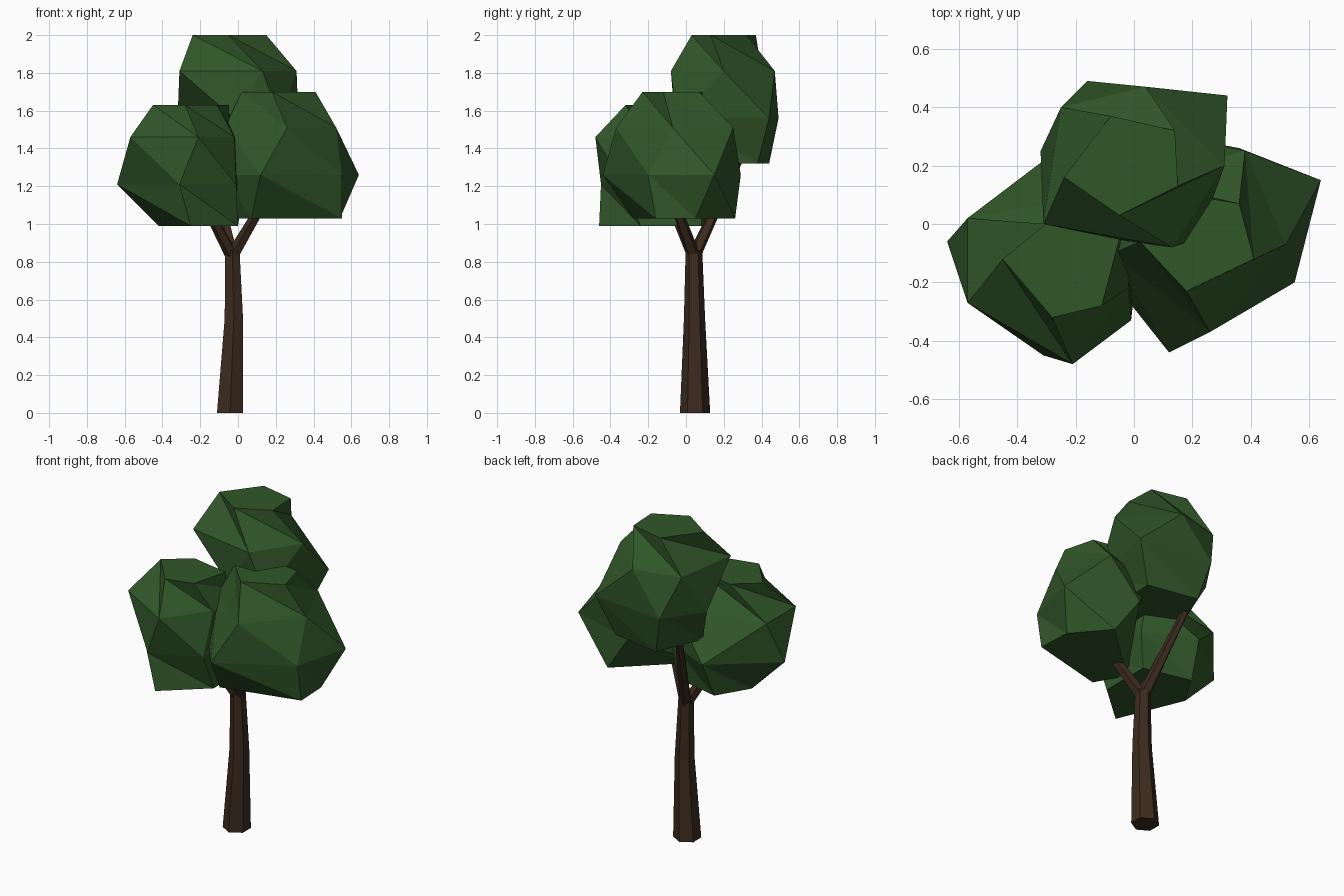
import bpy, bmesh, math
from mathutils import Vector

if "Cube" in bpy.data.objects:
    bpy.data.objects.remove(bpy.data.objects["Cube"])

def material(name, rgb):
    m = bpy.data.materials.new(name)
    m.diffuse_color = (*rgb, 1)
    m.use_nodes = True
    m.node_tree.nodes["Principled BSDF"].inputs["Base Color"].default_value = m.diffuse_color
    return m

BARK = material("bark", (0.045, 0.024, 0.013))
LEAF = material("leaf", (0.03, 0.095, 0.022))

def finish(name, bm, mat):
    bmesh.ops.recalc_face_normals(bm, faces=bm.faces)
    me = bpy.data.meshes.new(name)
    bm.to_mesh(me)
    bm.free()
    me.materials.append(mat)
    ob = bpy.data.objects.new(name, me)
    bpy.context.collection.objects.link(ob)

def limb(name, stations, sides, tilt=False):
    """Tapered tube through (x, y, z, radius) stations."""
    bm = bmesh.new()
    axis = Vector(stations[-1][:3]) - Vector(stations[0][:3])
    rot = Vector((0, 0, 1)).rotation_difference(axis) if tilt else None
    rings = []
    for x, y, z, r in stations:
        ring = []
        for i in range(sides):
            a = math.tau * (i + 0.5) / sides
            p = Vector((r * math.cos(a), r * math.sin(a), 0))
            if rot:
                p = rot @ p
            ring.append(bm.verts.new(Vector((x, y, z)) + p))
        rings.append(ring)
    for lo, hi in zip(rings, rings[1:]):
        for i in range(sides):
            j = (i + 1) % sides
            bm.faces.new((lo[i], lo[j], hi[j], hi[i]))
    bm.faces.new(rings[0])
    bm.faces.new(rings[-1])
    finish(name, bm, BARK)

def clump(name, sections):
    """Faceted leaf mass: twisted triangle bands between irregular sections."""
    bm = bmesh.new()
    rings = [[bm.verts.new((x, y, z)) for x, y in outline]
             for z, outline in sections]
    for up, lo in zip(rings, rings[1:]):
        for i in range(len(up)):
            j = (i + 1) % len(up)
            bm.faces.new((up[i], lo[i], lo[j]))
            bm.faces.new((up[i], lo[j], up[j]))
    bm.faces.new(rings[0])
    bm.faces.new(rings[-1])
    finish(name, bm, LEAF)

# Trunk and its three branches
limb("trunk", [(-0.042, 0.048, 0, 0.08), (-0.022, 0.045, 0.5, 0.056),
               (-0.03, 0.042, 0.86, 0.044)], 6)
for name, tip in (("back_branch", (-0.15, 0.28, 1.34)),
                  ("right_branch", (0.2, -0.1, 1.22)),
                  ("left_branch", (-0.2, -0.1, 1.15))):
    limb(name, [(-0.03, 0.042, 0.83, 0.036), (*tip, 0.022)], 5, True)

# Leaf masses, sections listed from top to bottom
clump("right_foliage", [
    (1.70, [(0.02, -0.06), (0.18, -0.23), (0.41, -0.12), (0.36, 0.07), (0.12, 0.11)]),
    (1.51, [(-0.07, -0.1), (0.26, -0.37), (0.52, -0.07), (0.38, 0.25), (0.0, 0.15)]),
    (1.26, [(-0.07, -0.2), (0.12, -0.44), (0.55, -0.2), (0.64, 0.15), (0.2, 0.29)]),
    (1.03, [(-0.03, -0.1), (0.07, -0.28), (0.55, -0.16), (0.54, 0.05), (0.36, 0.26)])])
clump("left_foliage", [
    (1.63, [(-0.45, -0.12), (-0.28, -0.32), (-0.11, -0.28), (-0.05, -0.05), (-0.3, 0.0)]),
    (1.46, [(-0.57, -0.27), (-0.21, -0.48), (-0.02, -0.22), (0.0, 0.12), (-0.57, 0.02)]),
    (1.21, [(-0.64, -0.06), (-0.31, -0.45), (-0.01, -0.33), (0.03, 0.1), (-0.28, 0.24)]),
    (0.99, [(-0.42, -0.05), (-0.25, -0.46), (0.0, -0.24), (0.0, 0.08), (-0.3, 0.15)])])
clump("top_foliage", [
    (2.00, [(-0.24, 0.16), (-0.05, 0.03), (0.15, 0.13), (0.14, 0.32), (-0.08, 0.37)]),
    (1.81, [(-0.31, 0.0), (0.13, -0.08), (0.31, 0.2), (0.04, 0.47), (-0.25, 0.4)]),
    (1.56, [(-0.32, 0.25), (-0.02, -0.06), (0.22, -0.05), (0.32, 0.44), (-0.16, 0.49)]),
    (1.32, [(-0.22, 0.15), (0.0, 0.02), (0.2, 0.08), (0.22, 0.38), (-0.1, 0.44)])])
